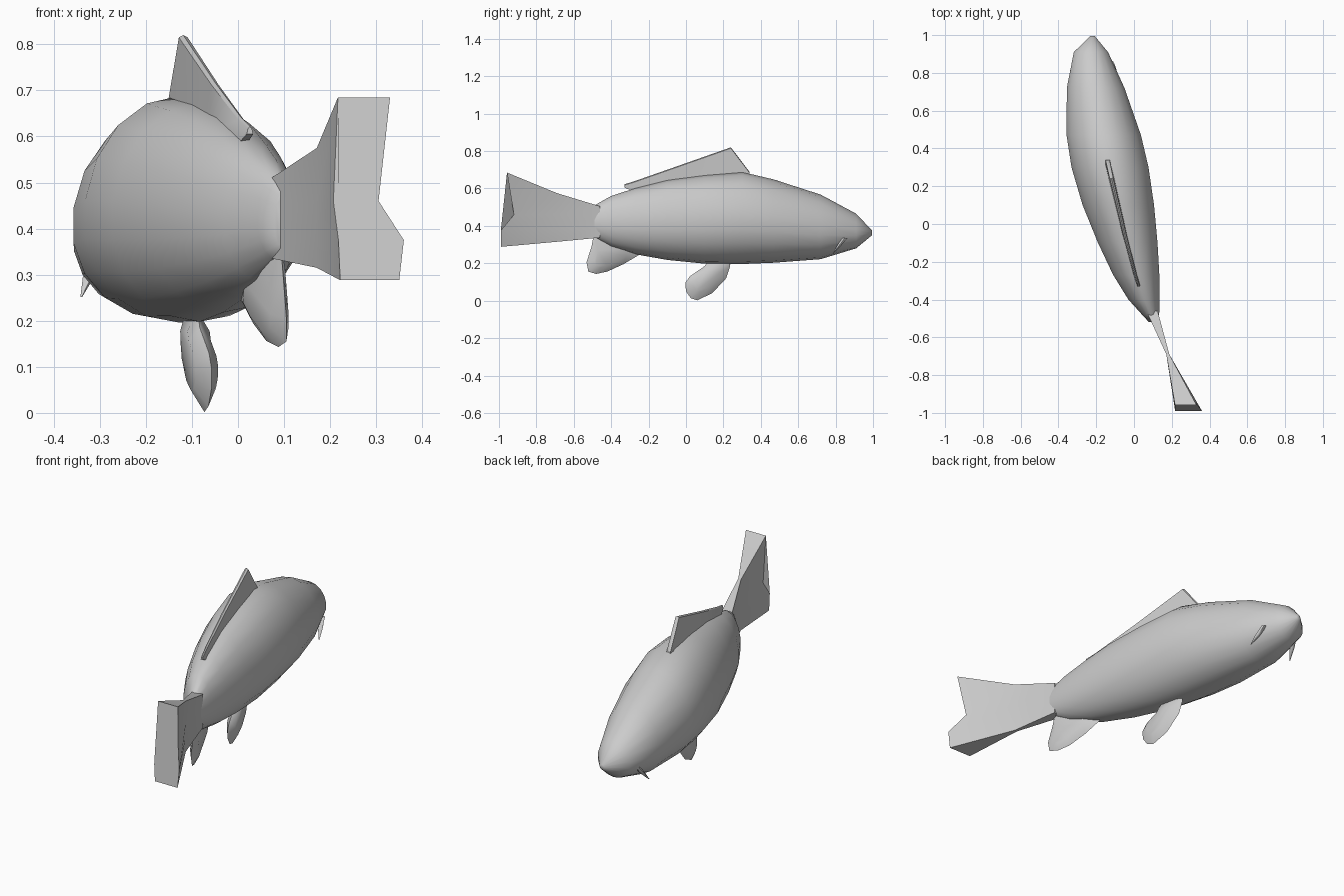
import bpy, bmesh, math
from mathutils import Vector

if "Cube" in bpy.data.objects:
    bpy.data.objects.remove(bpy.data.objects["Cube"])

# Body stations: y, centre x, half width, bottom z, top z
BODY = [
    (0.995, -0.22, 0.012, 0.350, 0.375),
    (0.91, -0.228, 0.092, 0.280, 0.465),
    (0.72, -0.203, 0.155, 0.222, 0.567),
    (0.47, -0.160, 0.200, 0.203, 0.648),
    (0.30, -0.127, 0.207, 0.196, 0.688),
    (0.10, -0.083, 0.192, 0.198, 0.672),
    (-0.10, -0.033, 0.160, 0.218, 0.645),
    (-0.27, 0.012, 0.124, 0.248, 0.602),
    (-0.40, 0.053, 0.084, 0.285, 0.560),
    (-0.48, 0.088, 0.046, 0.332, 0.515),
    (-0.52, 0.105, 0.026, 0.350, 0.490),
]


def spine_x(y):
    """Centre x of the bent body at a given y."""
    for a, b in zip(BODY, BODY[1:]):
        if y >= b[0]:
            t = (a[0] - y) / (a[0] - b[0])
            return a[1] + t * (b[1] - a[1])
    return BODY[-1][1]


def finish(name, bm, angle):
    bmesh.ops.recalc_face_normals(bm, faces=bm.faces)
    mesh = bpy.data.meshes.new(name)
    bm.to_mesh(mesh)
    bm.free()
    ob = bpy.data.objects.new(name, mesh)
    bpy.context.collection.objects.link(ob)
    bpy.ops.object.select_all(action='DESELECT')
    ob.select_set(True)
    bpy.context.view_layer.objects.active = ob
    bpy.ops.object.shade_smooth_by_angle(angle=math.radians(angle))
    return ob


def loft(name, rings, angle=45):
    """Skin a list of equal-sized rings and cap both ends."""
    bm = bmesh.new()
    rows = [[bm.verts.new(p) for p in r] for r in rings]
    n = len(rows[0])
    for a, b in zip(rows, rows[1:]):
        for i in range(n):
            j = (i + 1) % n
            bm.faces.new((a[i], a[j], b[j], b[i]))
    bm.faces.new(rows[0])
    bm.faces.new(rows[-1])
    return finish(name, bm, angle)


def leaf_fin(name, outline, thick):
    """Lens-shaped fin on the body's centre plane from a (y, z) outline."""
    bm = bmesh.new()
    pts = [Vector((spine_x(y), y, z)) for y, z in outline]
    mid = sum(pts, Vector()) / len(pts)
    rim = [bm.verts.new(p) for p in pts]
    n = len(rim)
    for s in (-1, 1):
        off = Vector((s * thick, 0, 0))
        inner = [bm.verts.new(mid.lerp(p, 0.6) + off) for p in pts]
        for i in range(n):
            j = (i + 1) % n
            bm.faces.new((rim[i], rim[j], inner[j], inner[i]))
        bm.faces.new(inner)
    return finish(name, bm, 60)


# Body
SIDES = 18
rings = []
for y, cx, w, lo, hi in BODY:
    zc = lo + (hi - lo) * 0.45
    ring = []
    for i in range(SIDES):
        a = 2 * math.pi * i / SIDES + math.pi / 2
        s = math.sin(a)
        ring.append((cx + w * math.cos(a), y, zc + s * (hi - zc if s > 0 else zc - lo)))
    rings.append(ring)
loft("body", rings, 60)

# Tail: pinched blade that thickens towards the notched trailing edge
# Each station lists rows of (left x, right x, y, z) from bottom to top
tail = [
    [(0.065, 0.125, -0.46, z) for z in (0.337, 0.40, 0.45, 0.505)],
    [(0.171, 0.187, -0.69, z) for z in (0.315, 0.39, 0.46, 0.575)],
    [(0.222, 0.350, -0.99, 0.288), (0.218, 0.360, -0.99, 0.375),
     (0.207, 0.305, -0.92, 0.46), (0.217, 0.330, -0.957, 0.685)],
]
rings = [[(l, y, z) for l, r, y, z in rows] + [(r, y, z) for l, r, y, z in reversed(rows)]
         for rows in tail]
loft("tail_fin", rings, 40)

# Dorsal fin: y, base z, top z, half thickness
rings = []
for y, lo, hi, t in [(0.34, 0.64, 0.688, 0.018), (0.24, 0.64, 0.82, 0.016),
                     (-0.05, 0.61, 0.718, 0.013), (-0.27, 0.58, 0.641, 0.010),
                     (-0.33, 0.605, 0.622, 0.007)]:
    x = spine_x(y) - 0.005
    rings.append([(x - t, y, lo), (x - t * 0.6, y, hi - 0.005), (x, y, hi),
                  (x + t * 0.6, y, hi - 0.005), (x + t, y, lo)])
loft("dorsal_fin", rings, 40)

# Lower fins
leaf_fin("belly_fin", [(0.12, 0.22), (0.10, 0.185), (0.02, 0.13), (-0.004, 0.095), (0.0, 0.05),
                       (0.025, 0.014), (0.06, 0.002), (0.14, 0.04), (0.215, 0.12),
                       (0.235, 0.18), (0.24, 0.22)], 0.024)
leaf_fin("rear_fin", [(-0.49, 0.37), (-0.505, 0.29), (-0.532, 0.205), (-0.522, 0.155),
                      (-0.48, 0.143), (-0.42, 0.156), (-0.335, 0.195), (-0.25, 0.245),
                      (-0.27, 0.32)], 0.02)

# Barbels on both sides of the mouth
for side, label in ((-1, "left"), (1, "right")):
    root = Vector((-0.215 + side * 0.095, 0.85, 0.335))
    tip = Vector((-0.215 + side * 0.125, 0.785, 0.252))
    rings = []
    for t, r in ((0, 0.016), (0.5, 0.012), (1, 0.002)):
        c = root.lerp(tip, t)
        rings.append([c + Vector((r * math.cos(a), r * math.sin(a), 0))
                      for a in [k * math.pi / 3 for k in range(6)]])
    loft("barbel_" + label, rings, 60)
